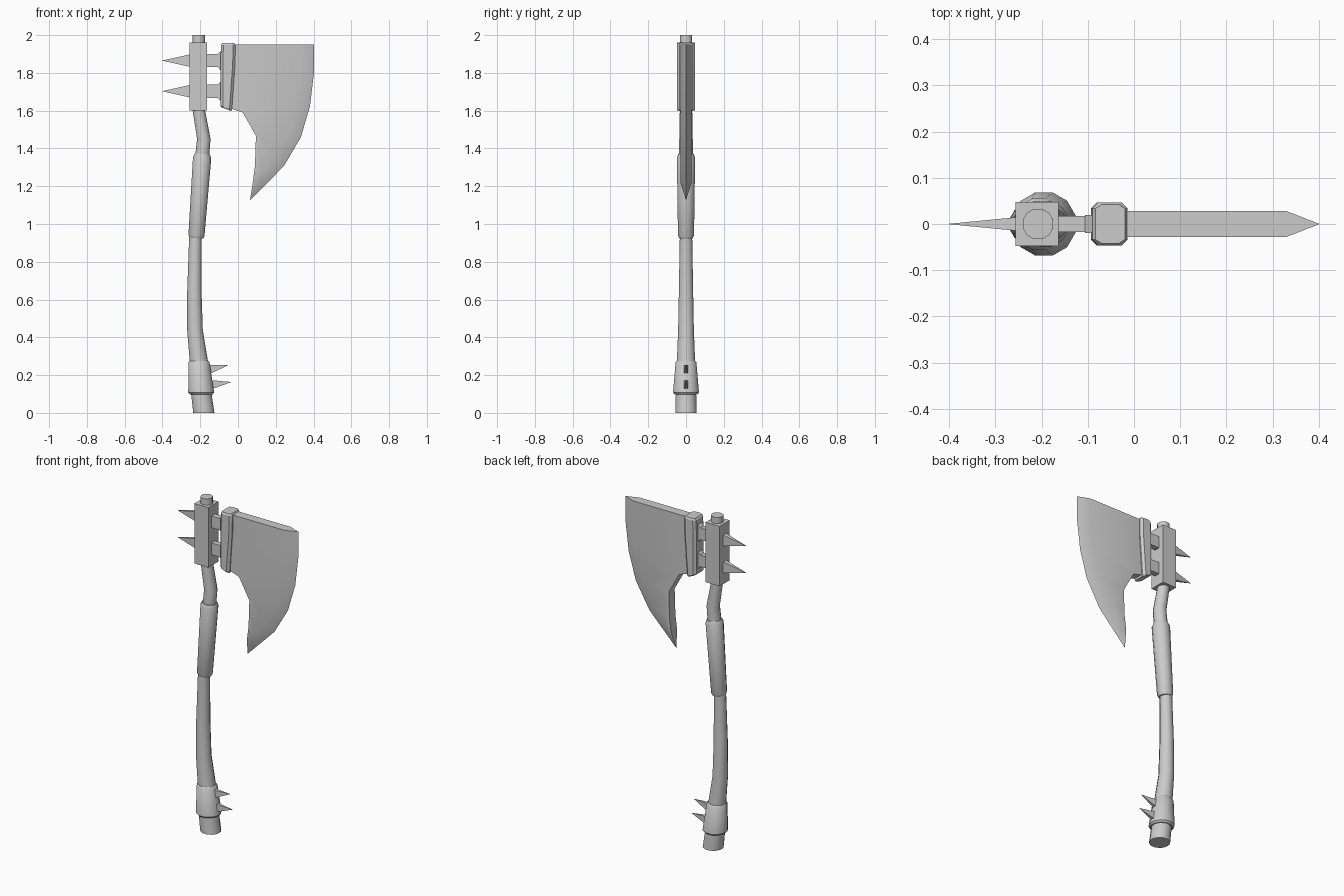
import bpy, bmesh, math

if "Cube" in bpy.data.objects:
    bpy.data.objects.remove(bpy.data.objects["Cube"])


def finish(bm, name, smooth=None):
    bmesh.ops.recalc_face_normals(bm, faces=bm.faces[:])
    me = bpy.data.meshes.new(name)
    bm.to_mesh(me)
    bm.free()
    ob = bpy.data.objects.new(name, me)
    bpy.context.collection.objects.link(ob)
    if smooth:
        bpy.ops.object.select_all(action='DESELECT')
        ob.select_set(True)
        bpy.context.view_layer.objects.active = ob
        bpy.ops.object.shade_smooth_by_angle(angle=math.radians(smooth))
    return ob


def loft(name, rings, smooth=None):
    """Skin closed rings of equal point count, capping both ends."""
    bm = bmesh.new()
    vs = [[bm.verts.new(p) for p in r] for r in rings]
    n = len(vs[0])
    for a, b in zip(vs, vs[1:]):
        for i in range(n):
            j = (i + 1) % n
            bm.faces.new((a[i], a[j], b[j], b[i]))
    bm.faces.new(vs[0])
    bm.faces.new(vs[-1])
    bmesh.ops.remove_doubles(bm, verts=bm.verts[:], dist=1e-5)
    return finish(bm, name, smooth)


def tube(name, path, sides=12):
    """Round bar through (x, z, radius, tilt) stations."""
    rings = []
    for x, z, r, tilt in path:
        ang = [(i + 0.5) * 2 * math.pi / sides for i in range(sides)]
        rings.append([(x + r * math.cos(a), r * math.sin(a),
                       z - tilt * r * math.cos(a)) for a in ang])
    return loft(name, rings, 40)


def bar(name, stations):
    """Rectangular bar along x through (x, z, half_y, half_z) stations."""
    return loft(name, [[(x, -hy, z - hz), (x, hy, z - hz), (x, hy, z + hz), (x, -hy, z + hz)]
                       for x, z, hy, hz in stations])


# Bent handle
tube("handle", [(-0.181, 0, 0.058, 0), (-0.194, 0.10, 0.056, 0), (-0.207, 0.27, 0.05, 0),
                (-0.228, 0.44, 0.043, 0), (-0.231, 0.65, 0.039, 0), (-0.226, 0.93, 0.034, 0),
                (-0.19, 1.36, 0.038, 0.1), (-0.181, 1.45, 0.037, 0), (-0.207, 1.60, 0.034, 0),
                (-0.208, 2.0, 0.034, 0)])
# Grip sleeve
tube("grip", [(-0.221, 0.925, 0.037, 0.08), (-0.22, 0.94, 0.044, 0.08),
              (-0.19, 1.352, 0.05, 0.08), (-0.189, 1.37, 0.042, 0.08)])
# Flared collar near the foot
tube("foot_collar", [(-0.194, 0.098, 0.062, 0), (-0.195, 0.108, 0.071, 0),
                     (-0.206, 0.268, 0.057, 0), (-0.206, 0.276, 0.05, 0)])
for i, (x, z, tx, tz) in enumerate([(-0.16, 0.228, -0.053, 0.252), (-0.15, 0.148, -0.037, 0.163)]):
    bar(f"foot_spike_{i}", [(x, z, 0.012, 0.026), (tx, tz, 0.0005, 0.0005)])

# Head block with rear spikes and connectors to the clamp
bar("head_block", [(-0.257, 1.782, 0.048, 0.18), (-0.164, 1.782, 0.048, 0.18)])
for i, z in enumerate((1.865, 1.703)):
    bar(f"rear_spike_{i}", [(-0.25, z, 0.015, 0.034), (-0.4, z, 0.0005, 0.0005)])
    bar(f"connector_{i}", [(-0.17, z, 0.017, 0.035), (-0.106, z, 0.017, 0.035),
                           (-0.106, z, 0.019, 0.036), (-0.085, z, 0.019, 0.058)])

# Chamfered clamp holding the blade
clamp = []
for x0, x1, zb, zf, s in [(-0.083, -0.02, 1.958, 1.958, 0.042), (-0.09, -0.014, 1.948, 1.948, 0.047),
                          (-0.093, -0.015, 1.85, 1.85, 0.047), (-0.093, -0.032, 1.625, 1.607, 0.047),
                          (-0.085, -0.036, 1.617, 1.598, 0.042)]:
    c, d = 0.013, 0.034
    prof = [(x0, -d), (x0 + c, -s), (x1 - c, -s), (x1, -d), (x1, d), (x1 - c, s), (x0 + c, s), (x0, d)]
    clamp.append([(x, y, zb + (zf - zb) * (x - x0) / (x1 - x0)) for x, y in prof])
loft("blade_clamp", clamp)

# Bearded blade: each row runs back edge -> bevel start -> cutting edge
rows = [((-0.03, 1.95), (0.33, 1.95), (0.402, 1.95)),
        ((-0.03, 1.80), (0.33, 1.80), (0.402, 1.80)),
        ((-0.04, 1.612), (0.31, 1.64), (0.381, 1.624)),
        ((0.026, 1.59), (0.27, 1.49), (0.333, 1.46)),
        ((0.095, 1.466), (0.19, 1.35), (0.243, 1.307)),
        ((0.09, 1.31), (0.125, 1.275), (0.165, 1.228)),
        ((0.079, 1.225), (0.088, 1.215), (0.11, 1.173)),
        ((0.064, 1.127),) * 3]
rings = []
for k, (b, m, e) in enumerate(rows):
    t = 0.0 if k == len(rows) - 1 else 0.028
    rings.append([(b[0], -t, b[1]), (m[0], -t, m[1]), (e[0], 0, e[1]),
                  (m[0], t, m[1]), (b[0], t, b[1])])
rings[-1] = [(0.064 + 0.0001 * i, 0.0002 * (i - 2), 1.127) for i in range(5)]
loft("blade", rings, 35)
